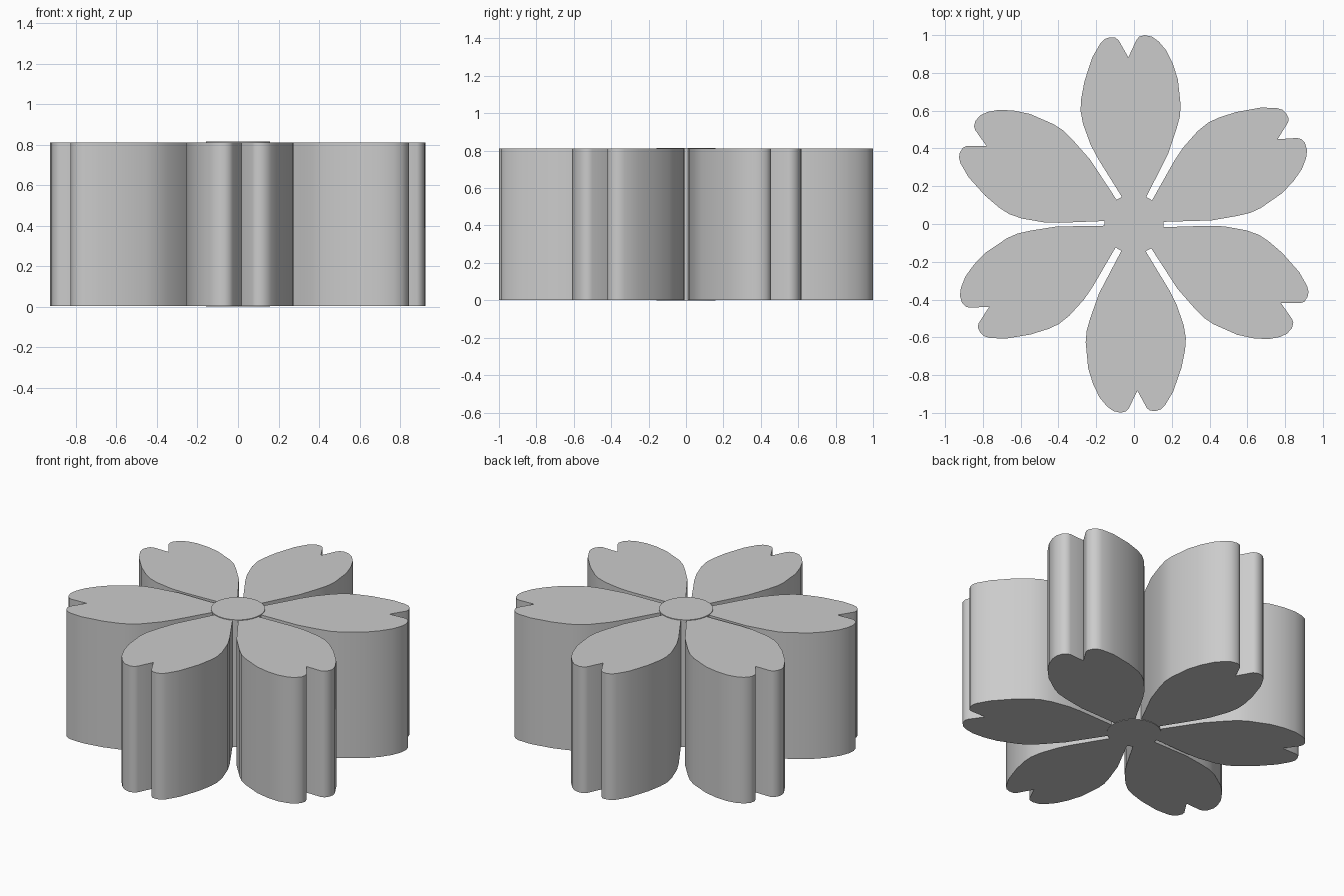
import bpy, bmesh
from math import radians, cos, sin, pi

if "Cube" in bpy.data.objects:
    bpy.data.objects.remove(bpy.data.objects["Cube"])

# Outline of one notched petal (pointing +y), anticlockwise from right root
PETAL = [(0.045, 0.10), (0.07, 0.153), (0.18, 0.37), (0.225, 0.503), (0.243, 0.57),
         (0.247, 0.63), (0.232, 0.767), (0.205, 0.85), (0.17, 0.92), (0.13, 0.967),
         (0.095, 0.992), (0.056, 1.0), (0.028, 0.992), (0.013, 0.975), (-0.03, 0.882),
         (-0.082, 0.974), (-0.1, 0.987), (-0.13, 0.988), (-0.155, 0.979), (-0.177, 0.958),
         (-0.22, 0.884), (-0.262, 0.757), (-0.28, 0.66), (-0.283, 0.60), (-0.27, 0.53),
         (-0.23, 0.42), (-0.19, 0.345), (-0.07, 0.153), (-0.04, 0.10)]


def prism(name, outline, z0, z1):
    """Extrude a flat outline between two heights."""
    bm = bmesh.new()
    face = bm.faces.new([bm.verts.new((x, y, z0)) for x, y in outline])
    top = bmesh.ops.extrude_face_region(bm, geom=[face], use_keep_orig=True)
    bmesh.ops.translate(bm, vec=(0, 0, z1 - z0),
                        verts=[g for g in top["geom"] if isinstance(g, bmesh.types.BMVert)])
    bmesh.ops.recalc_face_normals(bm, faces=bm.faces)
    mesh = bpy.data.meshes.new(name)
    bm.to_mesh(mesh)
    bm.free()
    obj = bpy.data.objects.new(name, mesh)
    bpy.context.collection.objects.link(obj)
    bpy.ops.object.select_all(action='DESELECT')
    obj.select_set(True)
    bpy.context.view_layer.objects.active = obj
    bpy.ops.object.shade_smooth_by_angle(angle=radians(35))
    return obj


# Six petals, spaced slightly unevenly round the centre
for i, angle in enumerate((0, 60.2, 117.8, 179.2, 239.8, 298.6)):
    a = radians(angle)
    outline = [(x * cos(a) - y * sin(a), x * sin(a) + y * cos(a)) for x, y in PETAL]
    prism(f"petal_{i + 1}", outline, 0.003, 0.811)

# Round core, a touch taller than the petals
core = [(0.157 * cos(2 * pi * k / 32), 0.157 * sin(2 * pi * k / 32)) for k in range(32)]
prism("core", core, 0.0, 0.815)
